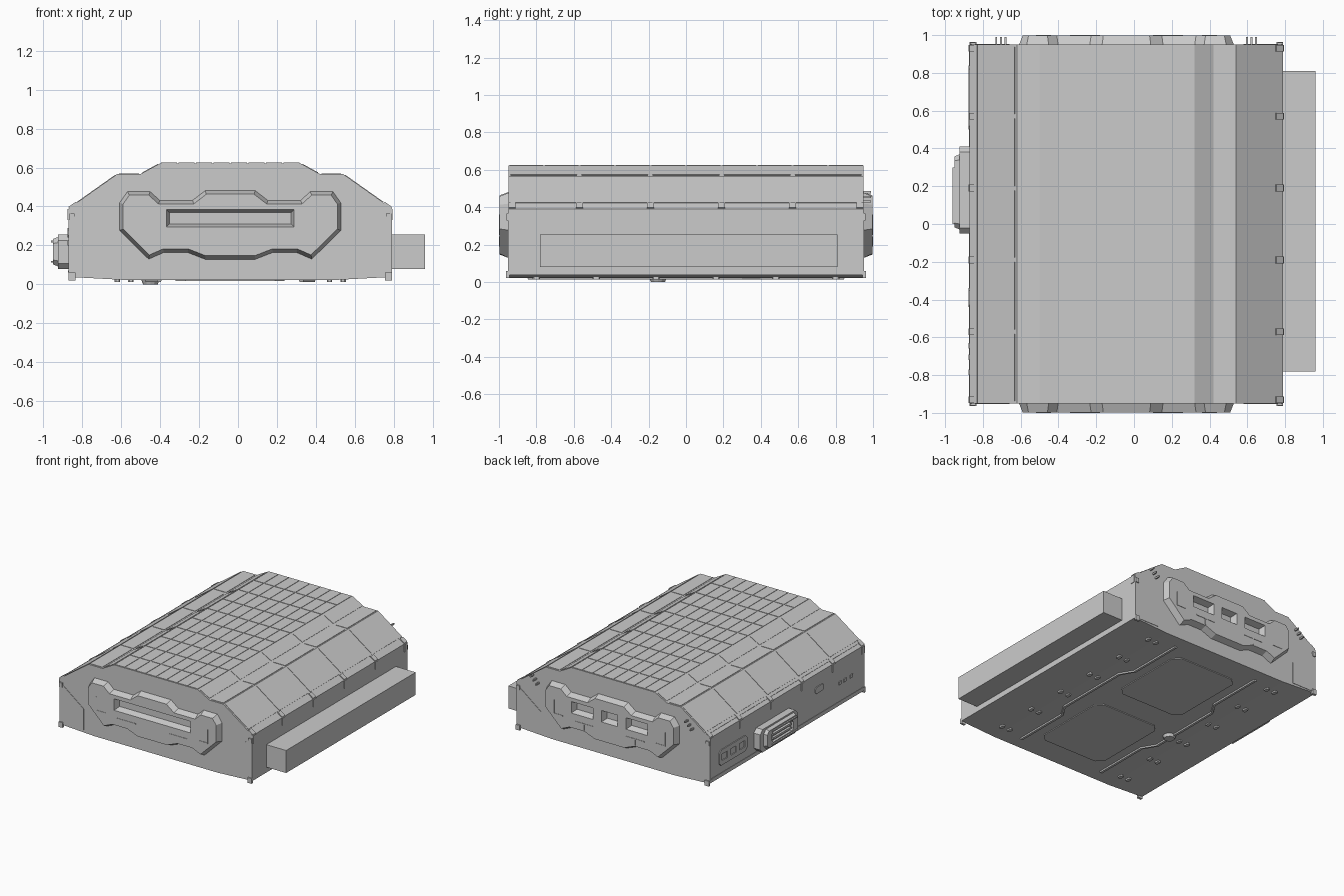
import bpy, bmesh, math
from mathutils import Vector

if "Cube" in bpy.data.objects:
    bpy.data.objects.remove(bpy.data.objects["Cube"])

CX = -0.04                                   # symmetry plane of the hull


def mx(x):
    return 2 * CX - x


def mirrored(half):
    return half + [(mx(x), z) for x, z in reversed(half)]


def flip(pts):
    return [(mx(x), z) for x, z in pts]


def rect(u0, u1, v0, v1):
    return [(u0, v0), (u1, v0), (u1, v1), (u0, v1)]


def chamfered(u0, u1, v0, v1, c):
    return [(u0 + c, v0), (u1 - c, v0), (u1, v0 + c), (u1, v1 - c),
            (u1 - c, v1), (u0 + c, v1), (u0, v1 - c), (u0, v0 + c)]


def offset(pts, d):
    """Move a polygon inwards by d."""
    n = len(pts)
    P = [Vector(p) for p in pts]
    area = sum(P[i].x * P[(i + 1) % n].y - P[(i + 1) % n].x * P[i].y for i in range(n))
    s = 1 if area > 0 else -1
    out = []
    for i in range(n):
        e1 = (P[i] - P[i - 1]).normalized()
        e2 = (P[(i + 1) % n] - P[i]).normalized()
        n1, n2 = Vector((-e1.y, e1.x)) * s, Vector((-e2.y, e2.x)) * s
        out.append(tuple(P[i] + (n1 + n2) * d / (1 + n1.dot(n2))))
    return out


def prism(bm, pts, axis, a, b, inset=0.0):
    """Extrude an outline along an axis from a to b, the b end inset."""
    def place(p, t):
        u, v = p
        return {'x': (t, u, v), 'y': (u, t, v), 'z': (u, v, t)}[axis]
    lo = [bm.verts.new(place(p, a)) for p in pts]
    hi = [bm.verts.new(place(p, b)) for p in (offset(pts, inset) if inset else pts)]
    bm.faces.new(lo)
    bm.faces.new(hi)
    n = len(pts)
    for i in range(n):
        j = (i + 1) % n
        bm.faces.new((lo[i], lo[j], hi[j], hi[i]))


def finish(name, bm):
    bmesh.ops.recalc_face_normals(bm, faces=bm.faces)
    me = bpy.data.meshes.new(name)
    bm.to_mesh(me)
    bm.free()
    ob = bpy.data.objects.new(name, me)
    bpy.context.collection.objects.link(ob)
    return ob


def part(name, *prisms):
    bm = bmesh.new()
    for p in prisms:
        prism(bm, *p)
    return finish(name, bm)


def cut(ob, cutter):
    cutter.hide_render = True
    cutter.hide_set(True)
    m = ob.modifiers.new("cut", 'BOOLEAN')
    m.operation, m.solver, m.object = 'DIFFERENCE', 'EXACT', cutter


def strip(p, q, t):
    """Thin quad profile lying on segment p-q, t proud of it (upwards)."""
    p, q = Vector(p), Vector(q)
    d = (q - p).normalized()
    n = Vector((-d.y, d.x))
    if n.y < 0:
        n = -n
    return [tuple(v) for v in (p - n * .004, q - n * .004, q + n * t, p + n * t)]


def lerp(p, q, f):
    return (p[0] + (q[0] - p[0]) * f, p[1] + (q[1] - p[1]) * f)


# hull
half = [(-.57, .022), (-.87, .038), (-.87, .39), (-.62, .567), (-.5, .567), (-.4, .622)]
part("hull", (mirrored(half), 'y', -.95, .95))

# end plates with bevelled rims and slots
edge = [(-.17, .125), (-.26, .16), (-.38, .16), (-.46, .125), (-.612, .275), (-.612, .42),
        (-.57, .48), (-.45, .48), (-.40, .435), (-.235, .435), (-.17, .485)]
for side, name, slots in ((-1, "front_plate", [(-.37, .29)]),
                          (1, "back_plate", [(-.37, -.18), (-.11, .03), (.10, .29)])):
    plate = part(name, (mirrored(edge), 'y', side * .94, side * .997, .022))
    cutter = part(name + "_slot_cutter", *[(rect(a, b, .293, .386), 'y', side * 1.003, side * .93, .025)
                                           for a, b in slots])
    cut(plate, cutter)
    # raised panel lines on the plate
    lines = []
    for f in (lambda r: r, flip):
        lines += [(f(rect(-.52, -.513, .25, .36)), 'y', side * .99, side),
                  (f(rect(-.52, -.44, .25, .257)), 'y', side * .99, side),
                  (f(rect(-.34, -.18, .235, .242)), 'y', side * .99, side),
                  (f(rect(-.263, -.256, .19, .235)), 'y', side * .99, side)]
    part(name + "_lines", *lines)
    # thin armour plates on the lower corners, and corner tabs
    corner = [(-.868, .045), (-.868, .37), (-.66, .21), (-.66, .045)]
    tab = rect(-.87, -.835, .02, .06)
    tab_hi = rect(-.868, -.84, .33, .365)
    part(name + "_corners", *[(f(c), 'y', side * .945, side * t) for f in (lambda r: r, flip)
                              for c, t in ((corner, .953), (tab, .963), (tab_hi, .96))])

# roof tile grid
tiles = []
for r in range(10):
    y0 = -.95 + r * .19
    for c in range(8):
        x0 = -.4 + c * .09
        tiles.append((rect(x0 + .004, x0 + .086, y0 + .005, y0 + .185), 'z', .618, .625))
part("roof_tiles", *tiles)

# shoulder panels, seam straps and edge clips
A, B, C, D = (-.87, .39), (-.62, .567), (-.5, .567), (-.4, .622)
panels, clips = [], []
for f in (lambda r: r, flip):
    for i in range(5):
        y0, y1 = -.95 + i * .38 + .012, -.57 + i * .38 - .012
        for p, q in ((lerp(A, B, .18), lerp(A, B, .96)), (lerp(B, C, .08), lerp(B, C, .92)),
                     (lerp(C, D, .1), lerp(C, D, .9))):
            panels.append((f(strip(p, q, .003)), 'y', y0, y1))
    for y in (-.93, -.57, -.19, .19, .57, .93):
        clips.append((f(strip(lerp(A, B, .01), lerp(A, B, .16), .007)), 'y', y - .018, y + .018))
        clips.append((f(rect(-.875, -.86, .33, .388)), 'y', y - .018, y + .018))
part("shoulder_panels", *panels)
part("edge_clips", *clips)
part("left_edge_rail", (strip(lerp(A, B, .1), lerp(A, B, .17), .005), 'y', -.95, .95))

# right side box
part("right_side_box", (rect(-.78, .81, .08, .255), 'x', .78, .96))

# left side latch: stepped chamfered housing with a recess
part("latch_base", (chamfered(-.05, .41, .078, .255, .03), 'x', -.86, -.925))
latch = part("latch_cover", (chamfered(-.03, .37, .09, .245, .03), 'x', -.92, -.95, .012))
cut(latch, part("latch_cutter", (chamfered(.04, .30, .128, .208, .015), 'x', -.97, -.93)))
part("latch_ribs", (rect(.06, .28, .145, .16), 'x', -.92, -.948),
     (rect(.06, .28, .177, .192), 'x', -.92, -.948),
     (rect(0, .30, .215, .225), 'x', -.94, -.96), (rect(0, .30, .111, .121), 'x', -.94, -.96))

# left side port panel and small fittings
panel = part("port_panel", (chamfered(.5, .84, .13, .25, .02), 'x', -.86, -.877))
cut(panel, part("port_cutter", *[(rect(y, y + .065, .165, .215), 'x', -.9, -.865)
                                 for y in (.53, .637, .745)]))
part("left_fittings", (chamfered(-.44, -.34, .24, .29, .012), 'x', -.86, -.877),
     *[(rect(y, y + .03, .2, .225), 'x', -.86, -.876) for y in (-.66, -.72, -.8)],
     (rect(-.93, .93, .062, .07), 'x', -.86, -.873))

# back pegs
part("back_pegs", *[(rect(x - .005, x + .005, z - .006, z + .006), 'y', .94, .99)
                    for x0 in (-.705, .622)
                    for x, z in ((x0 - .024, .43), (x0, .455), (x0 + .024, .48))])

# underside: jogged ribs, panels, bolts and drain knob
rib = [(-.42, -.85), (-.42, -.4), (-.48, -.3), (-.48, .3), (-.42, .4), (-.42, .85)]
rib += [(x + .03, y) for x, y in reversed(rib)]
part("underside_ribs", *[(f(rib), 'z', .03, .012, .006) for f in (lambda r: r, flip)])
part("underside_panels", (chamfered(-.32, .24, -.75, -.1, .05), 'z', .03, .016),
     (chamfered(-.32, .24, .1, .75, .05), 'z', .03, .016))
bolts = []
for x in (-.62, -.55):
    for i in range(6):
        y = -.8 + i * .32
        for f in (lambda r: r, flip):
            bolts.append((f(chamfered(x - .014, x + .014, y - .02, y + .02, .006)), 'z', .035, .012))
part("underside_bolts", *bolts)
ring = [(-.45 + .05 * math.cos(t * math.pi / 6), -.15 + .05 * math.sin(t * math.pi / 6)) for t in range(12)]
part("drain_knob", (ring, 'z', .03, 0, .012))
